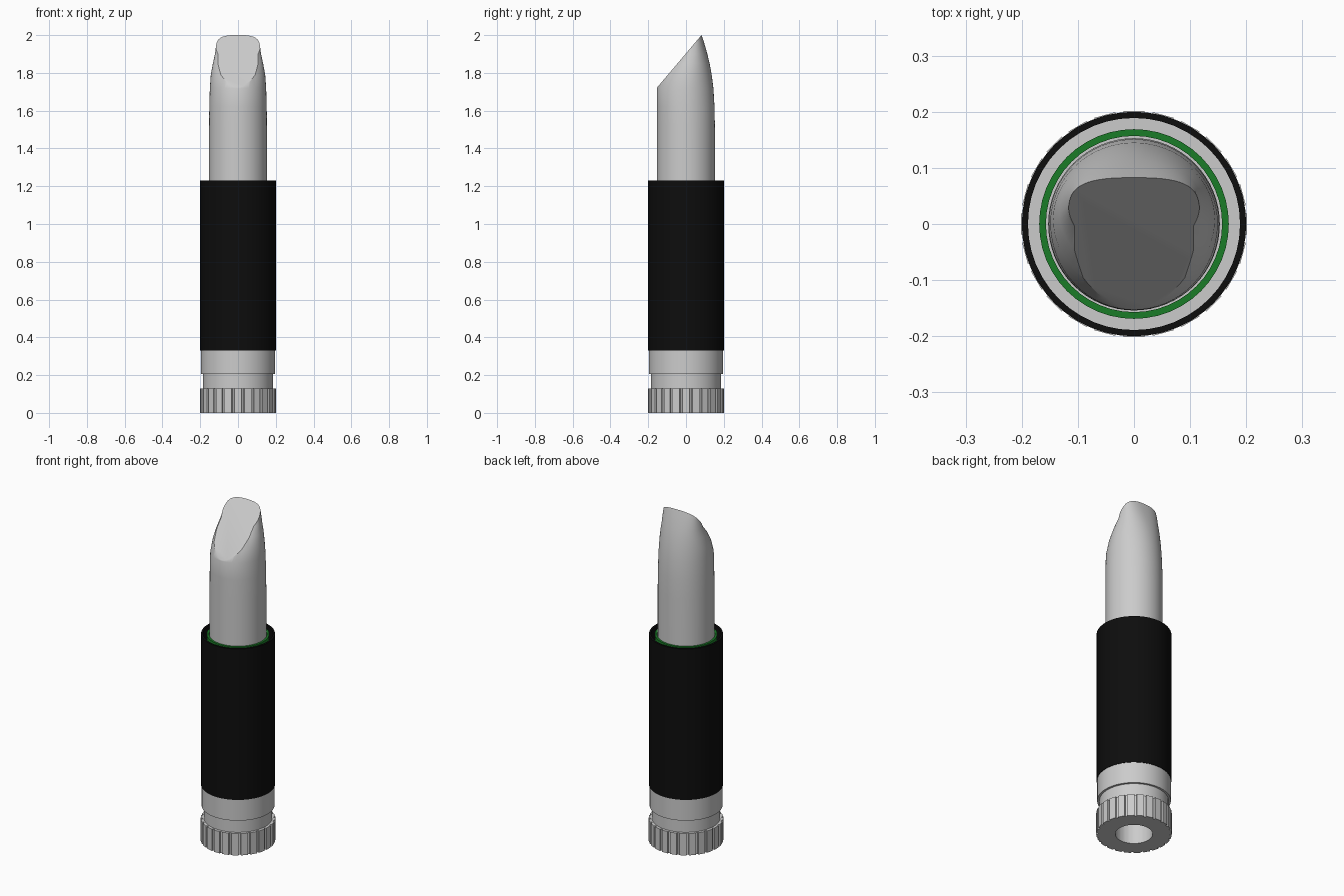
import bpy, bmesh
from math import pi, cos, sin
from mathutils import Vector

if "Cube" in bpy.data.objects:
    bpy.data.objects.remove(bpy.data.objects["Cube"])

def material(name, rgb):
    m = bpy.data.materials.new(name)
    m.diffuse_color = (*rgb, 1)
    m.use_nodes = True
    m.node_tree.nodes["Principled BSDF"].inputs["Base Color"].default_value = m.diffuse_color
    return m

black = material("black", (0.004, 0.004, 0.004))
green = material("green", (0.01, 0.2, 0.02))

def finish(bm, name, mat=None, angle=30):
    bmesh.ops.recalc_face_normals(bm, faces=bm.faces)
    me = bpy.data.meshes.new(name)
    bm.to_mesh(me)
    bm.free()
    ob = bpy.data.objects.new(name, me)
    bpy.context.collection.objects.link(ob)
    if mat:
        me.materials.append(mat)
    bpy.ops.object.select_all(action='DESELECT')
    ob.select_set(True)
    bpy.context.view_layer.objects.active = ob
    bpy.ops.object.shade_smooth_by_angle(angle=angle * pi / 180)
    return ob

def bridge(bm, a, b):
    n = len(a)
    for i in range(n):
        bm.faces.new((a[i], a[(i + 1) % n], b[(i + 1) % n], b[i]))

def lathe(name, profile, mat=None, n=48):
    """Revolve a closed (radius, z) profile."""
    bm = bmesh.new()
    rings = [[bm.verts.new((r * cos(2 * pi * i / n), r * sin(2 * pi * i / n), z))
              for i in range(n)] for r, z in profile]
    for k in range(len(rings)):
        bridge(bm, rings[k], rings[(k + 1) % len(rings)])
    return finish(bm, name, mat)

# Grip ring: 24 flat teeth with narrow grooves and a round hole
TEETH = 24
spec = [(-0.36, 0.202), (0.36, 0.202), (0.40, 0.193), (0.60, 0.193)]
pts = [(r, 2 * pi * (t + f) / TEETH) for t in range(TEETH) for f, r in spec]
bm = bmesh.new()
def ring(scale_r, z):
    return [bm.verts.new(((scale_r or r) * cos(a), (scale_r or r) * sin(a), z)) for r, a in pts]
loops = [ring(0.1, 0), ring(None, 0), ring(None, 0.13), ring(0.1, 0.13)]
for k in range(4):
    bridge(bm, loops[k], loops[(k + 1) % 4])
finish(bm, "grip_ring", angle=20)

# Neck, collar, outer sleeve and inner liner
lathe("neck", [(0.1, 0.13), (0.185, 0.13), (0.185, 0.205), (0.1, 0.205)])
lathe("collar", [(0.1, 0.205), (0.197, 0.205), (0.197, 0.335), (0.1, 0.335)])
lathe("sleeve", [(0.189, 0.33), (0.2, 0.33), (0.2, 1.23), (0.189, 1.23)], black)
lathe("liner", [(0.157, 0.335), (0.169, 0.335), (0.169, 1.227), (0.157, 1.227)], green)

# Bullet: lofted sections (z, half width, centre y, back y, front y)
rows = [(0.34, .153, 0, .153, -.154), (1.50, .153, 0, .153, -.154),
        (1.62, .152, 0, .151, -.154), (1.72, .149, .002, .145, -.153),
        (1.79, .144, .009, .136, -.126), (1.85, .133, .019, .125, -.088),
        (1.90, .122, .029, .113, -.036), (1.96, .114, .036, .096, -.01),
        (2.00, .107, .039, .083, .0), (2.04, .10, .042, .07, .01)]
bm = bmesh.new()
N = 64
loops = []
for z, a, y0, yb, yf in rows:
    p = 1 - 0.2 * max(0, min(1, (z - 1.8) / 0.2))   # back gets squarer upward
    loop = []
    for i in range(N):
        c, s = cos(2 * pi * i / N), sin(2 * pi * i / N)
        if s >= 0:
            x = a * abs(c) ** p * (1 if c > 0 else -1)
            y = y0 + (yb - y0) * s ** p
        else:
            x, y = a * c, y0 + (y0 - yf) * s
        loop.append(bm.verts.new((x, y, z)))
    loops.append(loop)
for lo, hi in zip(loops, loops[1:]):
    bridge(bm, lo, hi)
bm.faces.new(loops[0])
bm.faces.new(loops[-1])
# Slanted cut across the tip
bmesh.ops.bisect_plane(bm, geom=bm.verts[:] + bm.edges[:] + bm.faces[:],
                       plane_co=Vector((0, 0.082, 2.0)),
                       plane_no=Vector((0, -1.18, 1)).normalized(), clear_outer=True)
bmesh.ops.holes_fill(bm, edges=[e for e in bm.edges if e.is_boundary])
finish(bm, "bullet")
